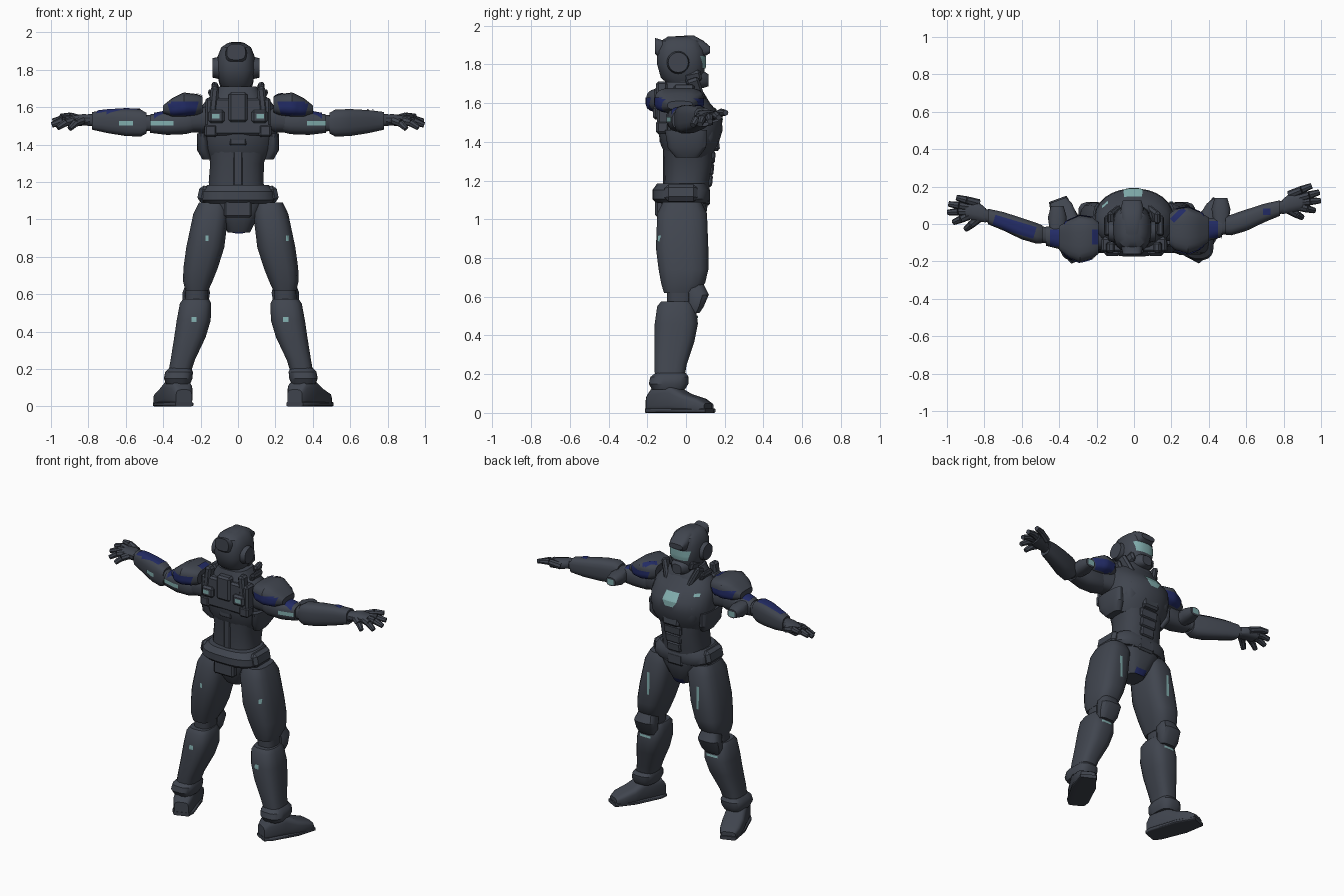
import bpy, bmesh
from math import cos, sin, pi, radians
from mathutils import Vector, Matrix
from mathutils.bvhtree import BVHTree

if "Cube" in bpy.data.objects:
    bpy.data.objects.remove(bpy.data.objects["Cube"])


def material(name, colour):
    mat = bpy.data.materials.new(name)
    mat.use_nodes = True
    mat.diffuse_color = (*colour, 1)
    bsdf = mat.node_tree.nodes["Principled BSDF"]
    bsdf.inputs["Base Color"].default_value = (*colour, 1)
    bsdf.inputs["Roughness"].default_value = 0.6
    return mat


ARMOUR = material("slate armour", (0.052, 0.06, 0.078))
SUIT = material("dark undersuit", (0.047, 0.054, 0.07))
BLUE = material("navy blue", (0.016, 0.024, 0.13))
TEAL = material("pale teal", (0.22, 0.42, 0.42))


def finish(name, bm, mat, angle=35):
    bmesh.ops.recalc_face_normals(bm, faces=bm.faces)
    mesh = bpy.data.meshes.new(name)
    bm.to_mesh(mesh)
    bm.free()
    obj = bpy.data.objects.new(name, mesh)
    bpy.context.collection.objects.link(obj)
    mesh.materials.append(mat)
    bpy.ops.object.select_all(action="DESELECT")
    obj.select_set(True)
    bpy.context.view_layer.objects.active = obj
    bpy.ops.object.shade_smooth_by_angle(angle=radians(angle))
    return obj


def loft(name, rings, mat=ARMOUR, axis="z", n=20, power=2.6, place=None):
    """Skin rounded-box rings (position, centre a, centre b, radius a, radius b)."""
    bm = bmesh.new()
    loops = []
    for t, a, b, ra, rb in rings:
        loop = []
        for i in range(n):
            c, s = cos(2 * pi * (i + .5) / n), sin(2 * pi * (i + .5) / n)
            u = a + ra * abs(c) ** (2 / power) * (1 if c > 0 else -1)
            v = b + rb * abs(s) ** (2 / power) * (1 if s > 0 else -1)
            co = {"x": (t, u, v), "y": (u, t, v), "z": (u, v, t)}[axis]
            loop.append(bm.verts.new(co))
        loops.append(loop)
    for low, high in zip(loops, loops[1:]):
        for i in range(n):
            j = (i + 1) % n
            bm.faces.new((low[i], low[j], high[j], high[i]))
    bm.faces.new(loops[0])
    bm.faces.new(loops[-1])
    if place:
        bm.transform(place)
    return finish(name, bm, mat)


def box(name, centre, size, mat=ARMOUR, turn=(0, 0), bevel=0.012):
    """Bevelled block turned about y, then about x."""
    bm = bmesh.new()
    bmesh.ops.create_cube(bm, size=1, matrix=Matrix.Diagonal((*size, 1)))
    bmesh.ops.bevel(bm, geom=bm.edges[:], offset=bevel, segments=1, affect="EDGES")
    spin = Matrix.Rotation(radians(turn[1]), 4, "X") @ Matrix.Rotation(radians(turn[0]), 4, "Y")
    bm.transform(Matrix.Translation(centre) @ spin)
    return finish(name, bm, mat)


def rod(name, start, end, r1, r2, mat=ARMOUR, sides=10):
    start, end = Vector(start), Vector(end)
    bm = bmesh.new()
    bmesh.ops.create_cone(bm, cap_ends=True, segments=sides, radius1=r1, radius2=r2,
                          depth=(end - start).length)
    spin = (end - start).to_track_quat("Z", "Y").to_matrix().to_4x4()
    bm.transform(Matrix.Translation((start + end) / 2) @ spin)
    return finish(name, bm, mat)


def plate(name, target, centre, look, size, mat, taper=1.0, up=(0, 0, 1), n=8):
    """Thin painted plate laid on a target's surface along the look direction."""
    tree = BVHTree.FromPolygons([v.co for v in target.data.vertices],
                                [p.vertices for p in target.data.polygons])
    look, up = Vector(look).normalized(), Vector(up)
    side = look.cross(up).normalized()
    up = side.cross(look)
    bm = bmesh.new()
    grid = {}
    for i in range(n + 1):
        for j in range(n + 1):
            u, v = i / n - .5, j / n - .5
            u *= taper + (1 - taper) * (v + .5)
            start = Vector(centre) + side * u * size[0] + up * v * size[1] - look
            hit = tree.ray_cast(start, look)[0]
            if hit:
                grid[i, j] = bm.verts.new(hit - look * 0.005)
    for i, j in list(grid):
        quad = [(i, j), (i + 1, j), (i + 1, j + 1), (i, j + 1)]
        if all(k in grid for k in quad):
            bm.faces.new([grid[k] for k in quad])
    return finish(name, bm, mat, 60)


AHEAD, BACK, DOWN = (0, 1, 0), (0, -1, 0), (0, 0, -1)

# Helmet, crest, muzzle, visor and ear discs
helmet = loft("helmet", [(1.68, -.01, 0, .055, .07), (1.73, -.01, -.02, .09, .11),
                         (1.80, -.01, -.025, .106, .125), (1.87, -.01, -.025, .1, .125),
                         (1.92, -.01, -.025, .08, .105), (1.943, -.01, -.025, .045, .07)], n=28)
loft("helmet_crest", [(-.16, -.01, 1.895, .05, .042), (-.12, -.01, 1.87, .06, .055),
                      (-.05, -.01, 1.875, .062, .072), (.04, -.01, 1.88, .064, .07),
                      (.09, -.01, 1.88, .06, .042), (.125, -.01, 1.875, .05, .017)],
     axis="y", power=3)
loft("helmet_muzzle", [(.02, -.01, 1.725, .08, .045), (.09, -.01, 1.722, .058, .044),
                       (.115, -.01, 1.718, .035, .032)], axis="y")
plate("visor", helmet, (-.01, 0, 1.81), BACK, (.16, .065), TEAL, .8)
for s, label in ((1, "left"), (-1, "right")):
    rod(label + "_ear_disc", (s * .09 - .01, -.04, 1.81), (s * .125 - .01, -.04, 1.81),
        .06, .052, sides=20)
    box(label + "_jaw_guard", (s * .075 - .01, .035, 1.735), (.03, .09, .06), turn=(s * 15, 12))

# Torso
rod("neck", (0, -.02, 1.6), (0, -.015, 1.74), .075, .065, SUIT, 18)
loft("waist", [(1.08, 0, 0, .15, .12), (1.2, -.01, .005, .148, .12),
               (1.3, -.005, .015, .145, .13), (1.4, 0, .01, .17, .13)], SUIT)
chest = loft("chest", [(1.32, 0, .015, .16, .115), (1.38, 0, .018, .2, .148),
                       (1.46, 0, .022, .213, .168), (1.53, 0, .02, .21, .165),
                       (1.6, 0, -.005, .2, .13), (1.65, 0, -.015, .16, .11),
                       (1.69, 0, -.02, .1, .085)], n=28, power=2.15)
plate("chest_emblem", chest, (-.005, 0, 1.553), BACK, (.095, .05), TEAL, 1.1)
plate("chest_emblem_tip", chest, (-.005, 0, 1.511), BACK, (.104, .034), TEAL, .55)
plate("right_chest_light", chest, (-.155, 0, 1.575), BACK, (.03, .018), TEAL)
loft("collar", [(1.62, 0, -.02, .15, .12), (1.67, 0, -.02, .125, .105),
                (1.71, 0, -.025, .1, .09)], power=3)
box("sternum_plate", (0, .135, 1.4), (.12, .07, .1), turn=(0, 8))
for i in range(3):
    box(f"abdomen_plate_{i + 1}", (0, .112 + .007 * i, 1.2 + .06 * i),
        (.1 + .015 * i, .05, .062), turn=(0, -6), bevel=.008)

# Backpack
box("back_panel", (0, -.11, 1.55), (.35, .08, .2))
box("back_spine", (0, -.13, 1.6), (.1, .07, .16))
box("back_spine_base", (0, -.108, 1.45), (.1, .06, .12))
box("lumbar_guard", (0, -.095, 1.27), (.06, .05, .24))
for s, label in ((1, "left"), (-1, "right")):
    box(label + "_back_post", (s * .13, -.125, 1.63), (.045, .06, .16), turn=(s * -6, 0))
    pod = box(label + "_back_pod", (s * .115, -.135, 1.55), (.085, .07, .07))
    plate(label + "_back_light", pod, (s * .12, 0, 1.552), AHEAD, (.04, .025), TEAL)
    box(label + "_back_block", (s * .145, -.12, 1.475), (.07, .07, .07))
    box(label + "_collar_prong", (s * .105, .05, 1.665), (.035, .07, .14), turn=(s * 22, 18))
    box(label + "_collar_wing", (s * .13, -.01, 1.65), (.03, .11, .1), turn=(s * 28, 0))
    loft(label + "_rib_plate", [(1.32, s * .165, .005, .025, .06), (1.37, s * .185, .005, .034, .1),
                                (1.46, s * .19, 0, .03, .11)])
    # Breastplate half
    loft(label + "_breastplate", [(1.36, s * .09, .09, .05, .035), (1.42, s * .1, .1, .07, .055),
                                  (1.5, s * .1, .1, .07, .055), (1.56, s * .1, .075, .06, .045)],
         power=2.6, n=16)

# Hips
loft("belt", [(1.085, 0, -.02, .185, .135), (1.105, 0, -.025, .207, .15),
              (1.15, 0, -.025, .203, .15), (1.185, 0, -.02, .165, .13)], power=2.8, n=24)
pelvis = loft("pelvis", [(.93, .005, -.01, .06, .07), (.98, .005, -.01, .085, .1),
                         (1.05, 0, -.01, .13, .12), (1.12, 0, -.01, .165, .125)], power=3)
plate("pelvis_blue", pelvis, (.005, .07, .945), (0, -.6, 1), (.08, .035), BLUE)
box("belt_buckle", (0, .11, 1.11), (.12, .03, .08))
box("rear_belt_plate", (0, -.135, 1.06), (.15, .05, .1))


def leg(s, label):
    shift = .015

    def limb(part, rings, **kw):
        return loft(f"{label}_{part}", [(z, s * c + shift, y, rx, ry) for z, c, rx, y, ry in rings], **kw)

    thigh = limb("thigh", [(1.09, .15, .075, -.02, .1), (1.03, .16, .095, -.02, .13),
                           (.85, .19, .103, -.02, .137), (.74, .215, .093, -.013, .13),
                           (.67, .23, .08, -.015, .115), (.62, .235, .062, -.03, .085)], power=3, n=16)
    limb("knee_joint", [(.52, .24, .06, -.03, .07), (.65, .235, .06, -.03, .07)], mat=SUIT)
    limb("knee_pad", [(.515, .245, .055, .04, .03), (.55, .242, .07, .05, .043),
                      (.61, .238, .075, .062, .057), (.67, .235, .055, .04, .05)], power=3, n=12)
    shin = limb("shin", [(.575, .24, .07, -.05, .08), (.55, .242, .085, -.05, .1),
                         (.46, .252, .092, -.05, .113), (.37, .272, .085, -.06, .105),
                         (.25, .31, .066, -.08, .085), (.17, .33, .06, -.085, .075)], power=3, n=16)
    limb("ankle_cuff", [(.12, .335, .065, -.09, .085), (.15, .335, .077, -.09, .103),
                        (.185, .33, .075, -.085, .1), (.205, .325, .06, -.08, .08)], power=3)
    box(label + "_hip_plate", (s * .185, -.025, 1.135), (.055, .17, .09), turn=(s * -12, 0), bevel=.02)

    # Boot turned outward
    yaw = Matrix.Rotation(radians(-28 if s > 0 else 20), 4, "Z")
    place = Matrix.Translation((s * .345 + shift, -.08, 0)) @ yaw
    boot = [(-.12, .09, .045), (-.09, .13, .06), (.02, .145, .065), (.1, .1, .07),
            (.18, .075, .064), (.22, .05, .045)]
    loft(label + "_boot", [(t, 0, h / 2, w, h / 2) for t, h, w in boot],
         axis="y", power=4, n=16, place=place)
    loft(label + "_sole", [(-.122, 0, .012, .05, .012), (-.08, 0, .012, .068, .012),
                           (.1, 0, .012, .075, .012), (.228, 0, .012, .05, .012)],
         SUIT, axis="y", power=6, place=place)

    # Small lights
    plate(label + "_thigh_light", thigh, (.265 if s > 0 else -.165, 0, .9), AHEAD, (.015, .03), TEAL)
    plate(label + "_calf_light", shin, (s * .245 + .01, 0, .465), AHEAD, (.028, .028), TEAL)
    plate(label + "_thigh_strip", thigh, (s * .185 + shift, 0, .89), BACK, (.018, .15), TEAL)
    plate(label + "_knee_strip", shin, (s * .25 + shift, 0, .495), BACK, (.08, .014), TEAL)


def arm(s, label):
    dy = 0 if s > 0 else -.045

    def limb(part, rings, **kw):
        return loft(f"{label}_{part}", [(s * x, y + dy, z, ry, rz) for x, y, z, ry, rz in rings],
                    axis="x", **kw)

    limb("shoulder_joint", [(.15, -.01, 1.535, .08, .07), (.3, -.03, 1.525, .065, .06)], mat=SUIT)
    upper = limb("upper_arm", [(.24, -.03, 1.525, .06, .06), (.28, -.03, 1.52, .072, .065),
                               (.38, -.03, 1.515, .065, .064), (.47, -.02, 1.512, .052, .05)], n=16)
    limb("elbow", [(.44, -.02, 1.515, .043, .043), (.53, -.005, 1.515, .045, .045)], mat=SUIT)
    fore = limb("forearm", [(.49, -.01, 1.515, .048, .056), (.52, -.005, 1.515, .056, .073),
                            (.6, .02, 1.518, .058, .073), (.7, .06, 1.523, .05, .062),
                            (.78, .085, 1.527, .042, .048)], power=3, n=16)
    limb("wrist", [(.76, .08, 1.53, .034, .034), (.82, .1, 1.532, .036, .03)], mat=SUIT)
    pad = limb("shoulder_pad", [(.19, -.03, 1.613, .085, .045), (.22, -.03, 1.613, .11, .058),
                                (.29, -.035, 1.613, .126, .066), (.35, -.035, 1.598, .1, .052),
                                (.4, -.03, 1.588, .065, .022)], power=3.2)
    ex = .465 if s > 0 else -.41
    guard = loft(label + "_elbow_guard", [(dy, ex, 1.515, .04, .045), (.08 + dy, ex, 1.515, .052, .042),
                                          (.14 + dy, ex, 1.515, .035, .028)], axis="y", n=12)
    plate(label + "_elbow_light", guard, (ex, 0, 1.515), BACK, (.045, .035), TEAL)

    # Hand with spread fingers
    limb("palm", [(.79, .09, 1.533, .038, .029), (.83, .11, 1.532, .053, .032),
                  (.9, .125, 1.525, .05, .026)], n=12)
    tips = [(.9, .035, 1.485), (.965, .072, 1.49), (.995, .125, 1.505), (.99, .17, 1.525), (.95, .205, 1.55)]
    for i, (x, y, z) in enumerate(tips):
        root = Vector((s * (.83 + .04 * (i in (1, 2, 3))), .075 + .02 * i + dy, 1.53))
        tip = Vector((s * x, y + dy * 1.4, z))
        mid = root.lerp(tip, .55) + Vector((0, 0, .01))
        rod(f"{label}_finger_{i + 1}_base", root, mid, .023, .021, sides=8)
        rod(f"{label}_finger_{i + 1}_tip", mid, tip, .021, .015, sides=8)

    # Painted panels
    plate(label + "_pad_rear_blue", pad, (s * .295, 0, 1.592), AHEAD, (.17, .075), BLUE, .75)
    plate(label + "_pad_front_blue", pad, (s * .295, 0, 1.588), BACK, (.16, .07), BLUE, .7)
    plate(label + "_arm_blue", upper, (s * .425, -.03 + dy, 1.5), DOWN, (.05, .09), BLUE, up=AHEAD)
    strip_x, strip_width = (.42, .1) if s > 0 else (-.415, .14)
    plate(label + "_arm_strip", upper, (strip_x, 0, 1.515), AHEAD, (strip_width, .025), TEAL)
    if s < 0:
        plate("right_pad_top_blue", pad, (-.205, -.07, 1.6), DOWN, (.04, .08), BLUE, up=AHEAD)
        plate("right_forearm_blue", fore, (-.64, -.015, 1.5), DOWN, (.23, .065), BLUE,
              up=(.3, 1, 0))
        plate("right_forearm_strip", fore, (-.6, 0, 1.515), AHEAD, (.075, .025), TEAL)
    else:
        plate("left_pad_top_blue", pad, (.235, .05, 1.6), DOWN, (.09, .03), BLUE, up=(-1, 1, 0))
        plate("left_forearm_blue", fore, (.71, .065, 1.5), DOWN, (.04, .035), BLUE, up=AHEAD)


for side, label in ((1, "left"), (-1, "right")):
    leg(side, label)
    arm(side, label)
